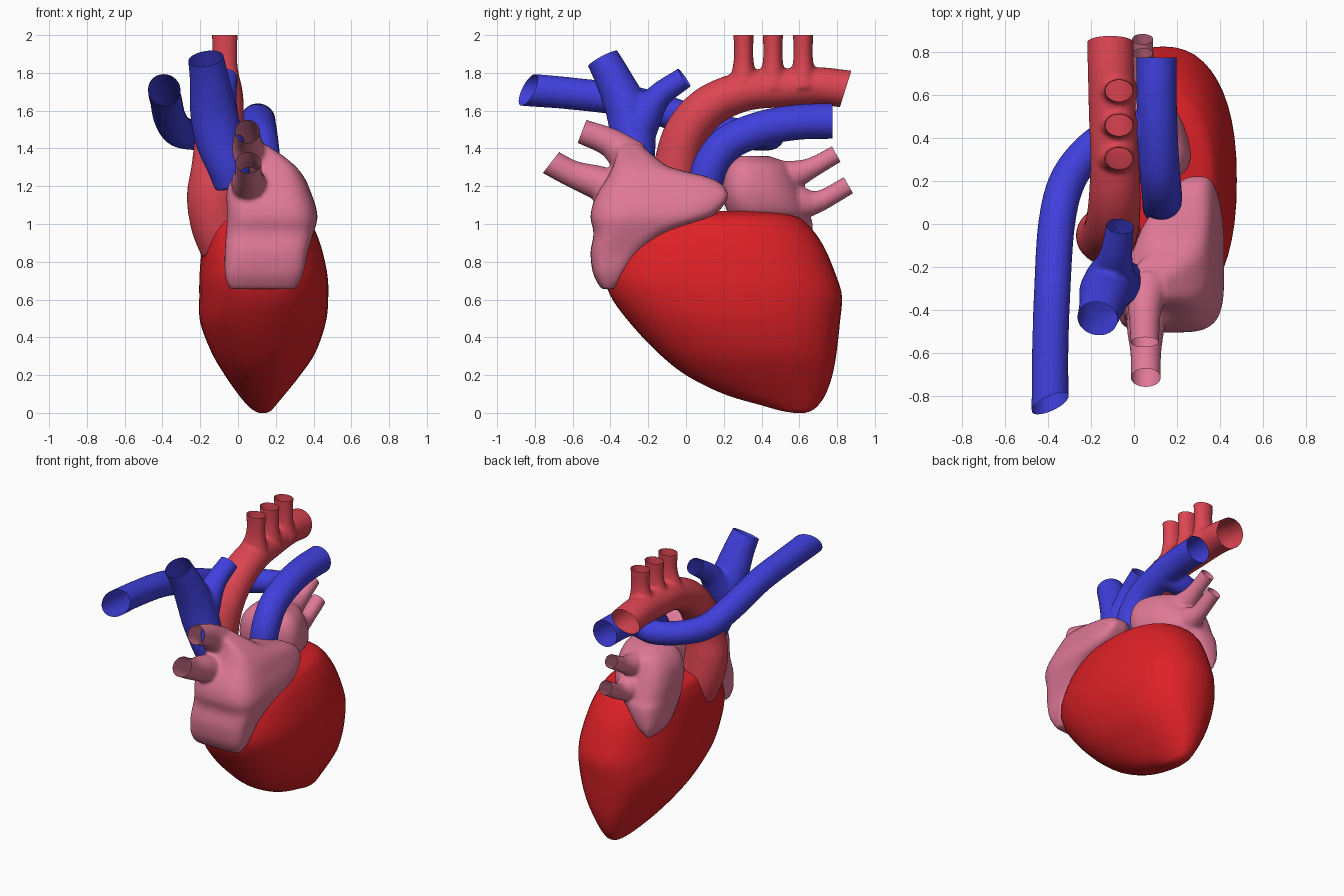
import bpy, bmesh, math
from mathutils import Vector

if "Cube" in bpy.data.objects:
    bpy.data.objects.remove(bpy.data.objects["Cube"])


def spline(rows, n=6):
    """Catmull-Rom interpolation of rows of numbers."""
    rows = [Vector(r) for r in rows]
    out = []
    for i in range(len(rows) - 1):
        b, c = rows[i], rows[i + 1]
        a = rows[i - 1] if i else b * 2 - c
        d = rows[i + 2] if i + 2 < len(rows) else c * 2 - b
        for k in range(n):
            t = k / n
            out.append(0.5 * (2 * b + (c - a) * t + (2 * a - 5 * b + 4 * c - d) * t * t
                              + (3 * b - a - 3 * c + d) * t ** 3))
    return out + [rows[-1]]


def skin(bm, rings):
    """Bridge rings of points into a closed shell."""
    vs = [[bm.verts.new(p) for p in r] for r in rings]
    n = len(vs[0])
    faces = [bm.faces.new((a[i], a[(i + 1) % n], b[(i + 1) % n], b[i]))
             for a, b in zip(vs, vs[1:]) for i in range(n)]
    faces += [bm.faces.new(vs[0][::-1]), bm.faces.new(vs[-1])]
    bmesh.ops.recalc_face_normals(bm, faces=faces)


def loft(bm, rows, power=2.3, trim=0.0, seg=48):
    """Rows: z, x0, x1, y0, y1, taper. Taper and trim narrow the low-x / high-x side to the back."""
    rings = []
    for z, x0, x1, y0, y1, taper in spline(rows):
        ring = []
        for i in range(seg):
            a = 2 * math.pi * i / seg
            c, s = math.cos(a), math.sin(a)
            u = 0.5 + 0.5 * math.copysign(abs(c) ** (2 / power), c)
            v = 0.5 + 0.5 * math.copysign(abs(s) ** (2 / power), s)
            x = x0 + (x1 - x0) * u + v * v * (taper * (1 - u) - trim * u)
            ring.append((x, y0 + (y1 - y0) * v, z))
        rings.append(ring)
    skin(bm, rings)


def tube(bm, rows, aspect=1.0, normal=None, seg=32):
    """Rows: x, y, z, radius. Runs past its end; returns the plane to cut it open at."""
    pts = spline(rows)
    end, r = pts[-1].xyz, pts[-1][3]
    d = (end - pts[-2].xyz).normalized()
    pts.append(Vector((*(end + d * r), r)))
    rings = []
    side = None
    for i, p in enumerate(pts):
        t = (pts[min(i + 1, len(pts) - 1)].xyz - pts[max(i - 1, 0)].xyz).normalized()
        if side is None:
            side = t.orthogonal()
        side = (side - t * side.dot(t)).normalized()
        up = t.cross(side)
        ring = []
        for k in range(seg):
            a = 2 * math.pi * k / seg
            o = (side * math.cos(a) + up * math.sin(a)) * p[3]
            ring.append(p.xyz + Vector((o.x * aspect, o.y, o.z)))
        rings.append(ring)
    skin(bm, rings)
    return end, Vector(normal or d).normalized(), r


def part(name, bm, color, ends=()):
    me = bpy.data.meshes.new(name)
    bm.to_mesh(me)
    ob = bpy.data.objects.new(name, me)
    bpy.context.collection.objects.link(ob)
    if ends:
        # weld the overlapping pieces into one softly blended skin
        m = ob.modifiers.new("Fuse", 'REMESH')
        m.mode = 'VOXEL'
        m.voxel_size = 0.012
        s = ob.modifiers.new("Soften", 'SMOOTH')
        s.factor = 0.5
        s.iterations = 5
        bm.clear()
        bm.from_object(ob, bpy.context.evaluated_depsgraph_get())
        ob.modifiers.clear()
        # cut the vessel ends open
        for co, no, r in ends:
            faces = [f for f in bm.faces if (f.calc_center_median() - co).length < 1.9 * r]
            geom = set(faces)
            for f in faces:
                geom.update(f.edges)
                geom.update(f.verts)
            bmesh.ops.bisect_plane(bm, geom=list(geom), plane_co=co, plane_no=no,
                                   clear_outer=True)
        bm.to_mesh(me)
    bm.free()
    mat = bpy.data.materials.new(name + "_color")
    mat.diffuse_color = (*color, 1)
    mat.use_nodes = True
    mat.node_tree.nodes["Principled BSDF"].inputs["Base Color"].default_value = mat.diffuse_color
    me.materials.clear()
    me.materials.append(mat)
    for p in me.polygons:
        p.use_smooth = True


RED = (0.72, 0.015, 0.02)
LIGHT_RED = (0.72, 0.06, 0.085)
BLUE = (0.05, 0.05, 0.72)
PINK = (0.74, 0.19, 0.31)

# ventricles
bm = bmesh.new()
loft(bm, [(0.0, .11, .15, .57, .63, 0), (.012, .085, .175, .50, .665, 0),
          (.04, .05, .20, .40, .70, 0), (.10, 0, .25, .20, .74, 0),
          (.20, -.07, .33, 0, .775, 0), (.32, -.14, .41, -.15, .797, 0),
          (.48, -.20, .465, -.30, .815, 0), (.62, -.205, .478, -.40, .825, 0),
          (.74, -.203, .472, -.43, .79, 0), (.88, -.19, .44, -.38, .73, 0),
          (.98, -.17, .40, -.30, .66, 0), (1.04, -.13, .35, -.20, .58, 0),
          (1.07, 0, .24, 0, .42, 0)])
part("ventricles", bm, RED)

# front atrium with two veins
bm = bmesh.new()
loft(bm, [(.655, -.04, .30, -.445, -.38, 0), (.69, -.06, .325, -.47, -.34, 0),
          (.75, -.07, .35, -.495, -.30, 0),
          (.85, -.07, .37, -.505, -.22, 0), (.95, -.07, .40, -.49, -.08, .05),
          (1.03, -.075, .42, -.505, .12, .2), (1.10, -.08, .41, -.495, .20, .27),
          (1.17, -.08, .385, -.465, .22, .28), (1.24, -.06, .355, -.42, .14, .2),
          (1.30, -.02, .31, -.39, -.08, .1), (1.36, .0, .24, -.37, -.17, 0),
          (1.42, .03, .15, -.36, -.24, 0)], power=3.8)
ends = [tube(bm, [(.06, -.29, 1.34, .11), (.05, -.40, 1.43, .078), (.05, -.55, 1.49, .066)]),
        tube(bm, [(.07, -.34, 1.17, .10), (.055, -.47, 1.22, .09), (.055, -.60, 1.265, .072),
                  (.055, -.715, 1.325, .07)], normal=(0, -.79, .61))]
part("front_atrium", bm, PINK, ends)

# rear atrium with two veins
bm = bmesh.new()
loft(bm, [(.80, -.15, -.02, .40, .64, 0), (.88, -.19, .08, .35, .665, 0),
          (1.0, -.20, .17, .25, .67, 0), (1.06, -.20, .25, .22, .65, 0),
          (1.15, -.20, .28, .195, .62, 0), (1.25, -.18, .27, .20, .58, 0),
          (1.32, -.13, .23, .23, .54, 0), (1.36, -.06, .16, .28, .44, 0)], power=3, trim=.12)
ends = [tube(bm, [(.03, .45, 1.23, .11), (.035, .57, 1.26, .078), (.04, .67, 1.30, .054),
                  (.04, .795, 1.37, .048)]),
        tube(bm, [(.03, .52, 1.12, .12), (.035, .61, 1.11, .09), (.04, .71, 1.122, .056),
                  (.04, .86, 1.205, .05)])]
part("rear_atrium", bm, PINK, ends)

# aorta with three branches
bm = bmesh.new()
ends = [tube(bm, [(-.06, -.02, .87, .13), (-.105, -.04, 1.0, .135), (-.125, -.055, 1.15, .135),
                  (-.115, -.05, 1.30, .122), (-.10, 0, 1.48, .117), (-.09, .12, 1.62, .112),
                  (-.09, .30, 1.70, .105), (-.10, .50, 1.72, .102), (-.107, .70, 1.73, .10),
                  (-.11, .845, 1.715, .10)], aspect=1.08, normal=(0, .95, -.3))]
for y in (.305, .46, .62):
    ends.append(tube(bm, [(-.085, y, 1.73, .085), (-.075, y, 1.82, .06), (-.07, y, 1.90, .051),
                          (-.07, y, 2.0, .054)], aspect=1.28))
part("aorta", bm, LIGHT_RED, ends)

# upper vein with a side branch
bm = bmesh.new()
ends = [tube(bm, [(-.03, -.265, 1.19, .085), (-.05, -.275, 1.30, .105), (-.10, -.28, 1.45, .118),
                  (-.13, -.31, 1.60, .115), (-.15, -.38, 1.76, .098),
                  (-.17, -.44, 1.875, .088)], aspect=1.08),
        tube(bm, [(-.11, -.26, 1.50, .11), (-.085, -.15, 1.67, .07), (-.065, -.01, 1.775, .058)],
             aspect=1.12)]
part("upper_vein", bm, BLUE, ends)

# lung artery trunk with the long side branch
bm = bmesh.new()
ends = [tube(bm, [(.13, .08, 1.05, .09), (.13, .10, 1.20, .092), (.13, .14, 1.33, .094),
                  (.12, .24, 1.44, .094), (.11, .42, 1.51, .094), (.105, .60, 1.54, .094),
                  (.105, .775, 1.545, .094)], normal=(0, 1, 0)),
        tube(bm, [(.10, .43, 1.49, .08), (-.05, .44, 1.47, .08), (-.20, .35, 1.47, .08),
                  (-.31, .20, 1.49, .085), (-.36, 0, 1.56, .086), (-.38, -.30, 1.65, .085),
                  (-.39, -.60, 1.69, .085), (-.39, -.835, 1.71, .087)],
             normal=(.35, -.85, .38))]
part("lung_artery", bm, BLUE, ends)
